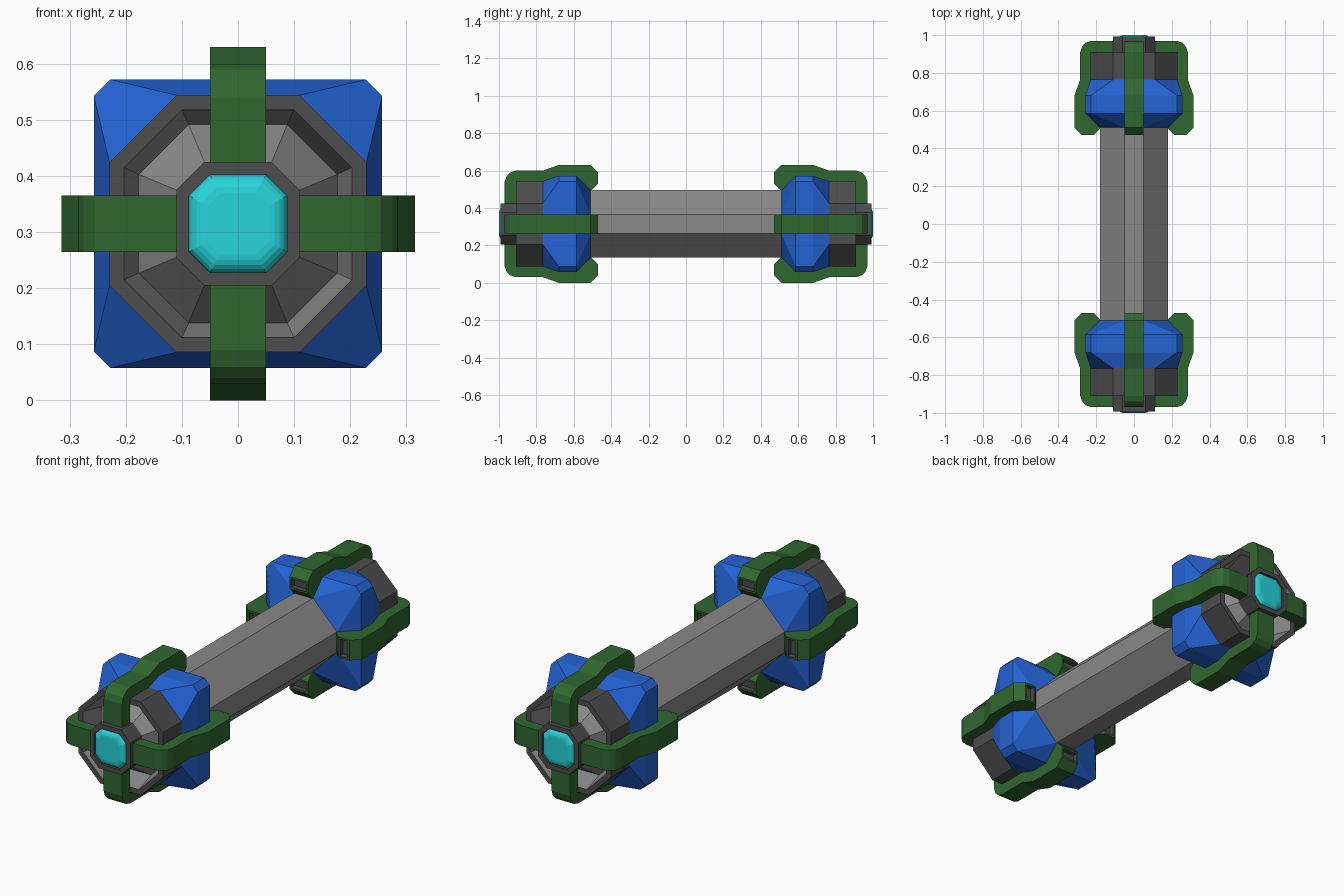
import bpy, bmesh, math
from mathutils import Matrix

if "Cube" in bpy.data.objects:
    bpy.data.objects.remove(bpy.data.objects["Cube"])

CZ = 0.315  # height of the long axis


def material(name, rgb):
    m = bpy.data.materials.new(name)
    m.diffuse_color = (*rgb, 1)
    m.use_nodes = True
    m.node_tree.nodes["Principled BSDF"].inputs["Base Color"].default_value = m.diffuse_color
    return m


BLUE = material("blue", (0.018, 0.125, 0.66))
GREEN = material("green", (0.03, 0.135, 0.03))
GREY = material("light grey", (0.25, 0.25, 0.25))
DARK = material("dark grey", (0.075, 0.075, 0.075))
CYAN = material("cyan", (0.02, 0.66, 0.70))


def finish(name, bm, mats, mirror=True):
    bmesh.ops.recalc_face_normals(bm, faces=bm.faces)
    me = bpy.data.meshes.new(name)
    bm.to_mesh(me)
    bm.free()
    for m in mats:
        me.materials.append(m)
    ob = bpy.data.objects.new(name, me)
    bpy.context.collection.objects.link(ob)
    ob.location.z = CZ
    if mirror:
        mod = ob.modifiers.new("both_ends", 'MIRROR')
        mod.use_axis = (False, True, False)
        mod.use_mirror_merge = False
    return ob


def loft(name, rings, mats, caps=(True, True), closed=False, mirror=True):
    """Octagonal sections (y, half flat, half width, material) joined along y."""
    bm = bmesh.new()
    loops = []
    for y, a, b, _ in rings:
        pts = [(b, -a), (b, a), (a, b), (-a, b), (-b, a), (-b, -a), (-a, -b), (a, -b)]
        loops.append([bm.verts.new((x, y, z)) for x, z in pts])
    n = len(loops)
    for k in range(n if closed else n - 1):
        l0, l1 = loops[k], loops[(k + 1) % n]
        for i in range(8):
            j = (i + 1) % 8
            f = bm.faces.new((l0[i], l0[j], l1[j], l1[i]))
            f.material_index = rings[k][3]
    if not closed:
        if caps[0]:
            bm.faces.new(loops[0])
        if caps[1]:
            bm.faces.new(loops[-1])
    return finish(name, bm, mats, mirror)


# long grip between the heads
loft("shaft", [(-0.53, 0.05, 0.18, 0), (0.53, 0.05, 0.18, 0)], [GREY], mirror=False)

# blue head block
loft("head_block", [(0.51, 0.05, 0.18, 0), (0.585, 0.228, 0.257, 0),
                    (0.68, 0.228, 0.257, 0), (0.765, 0.11, 0.229, 0)], [BLUE])

# hollow collar: dark outside and rim, light inner wall
loft("collar", [(0.765, 0.11, 0.229, 0), (0.91, 0.11, 0.229, 0),
                (0.91, 0.10, 0.203, 1), (0.80, 0.088, 0.177, 1),
                (0.765, 0.088, 0.177, 0)], [DARK, GREY], closed=True)

# cone rising from the collar floor to the hub
loft("inner_cone", [(0.79, 0.09, 0.18, 0), (0.80, 0.088, 0.177, 0),
                    (0.90, 0.06, 0.11, 0)], [GREY])

# hub with a recessed front
loft("hub", [(0.88, 0.06, 0.11, 0), (0.992, 0.06, 0.11, 0),
             (0.992, 0.05, 0.087, 0), (0.96, 0.05, 0.087, 0)], [DARK])

# domed lens in the hub
dome = [(0.955, 0.05, 0.087, 0)]
for i in range(6):
    t = i / 5 * math.pi / 2
    s = 0.055 + 0.032 * math.cos(t)
    dome.append((0.975 + 0.025 * math.sin(t), s * 0.05 / 0.087, s, 0))
loft("lens", dome, [CYAN])

# four green straps per head: profile (y, radius) extruded across, socket in the tail
profile = [(0.47, 0.215), (0.47, 0.275), (0.51, 0.315), (0.68, 0.315), (0.765, 0.285),
           (0.91, 0.285), (0.94, 0.275), (0.96, 0.255), (0.97, 0.225), (0.97, 0.10),
           (0.91, 0.10), (0.91, 0.225), (0.765, 0.225), (0.68, 0.25), (0.585, 0.25),
           (0.51, 0.175)]
W = 0.05
for k, label in enumerate(("top", "right", "bottom", "left")):
    bm = bmesh.new()
    sides = [[bm.verts.new((x, y, r)) for y, r in profile] for x in (-W, W)]
    n = len(profile)
    tail = None
    for i in range(n):
        j = (i + 1) % n
        f = bm.faces.new((sides[0][i], sides[0][j], sides[1][j], sides[1][i]))
        if i == 0:
            tail = f
    bm.faces.new(sides[0])
    bm.faces.new(sides[1])
    bmesh.ops.recalc_face_normals(bm, faces=bm.faces)
    bmesh.ops.inset_individual(bm, faces=[tail], thickness=0.013)
    ext = bmesh.ops.extrude_discrete_faces(bm, faces=[tail])
    floor = ext["faces"][0]
    bmesh.ops.translate(bm, verts=floor.verts, vec=(0, 0.025, 0))
    floor.material_index = 1
    for e in floor.edges:
        for f in e.link_faces:
            f.material_index = 1
    bmesh.ops.rotate(bm, verts=bm.verts, cent=(0, 0, 0),
                     matrix=Matrix.Rotation(k * math.pi / 2, 3, 'Y'))
    finish("strap_" + label, bm, [GREEN, DARK])
